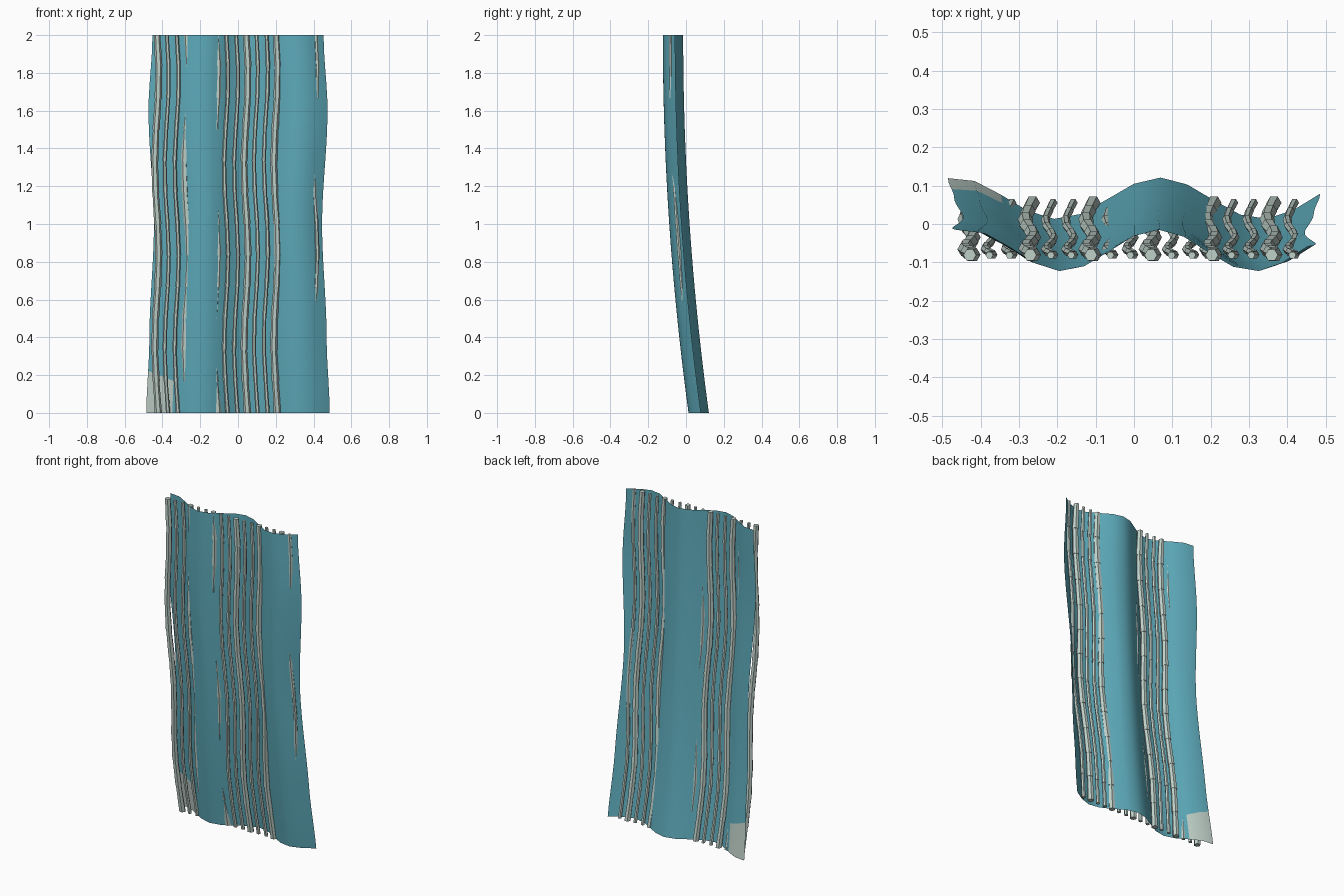
import bpy, bmesh, math
from mathutils import Vector

if "Cube" in bpy.data.objects:
    bpy.data.objects.remove(bpy.data.objects["Cube"])


def material(name, rgb):
    m = bpy.data.materials.new(name)
    m.diffuse_color = (*rgb, 1)
    m.use_nodes = True
    m.node_tree.nodes["Principled BSDF"].inputs["Base Color"].default_value = m.diffuse_color
    return m


TEAL = material("teal_cloth", (0.112, 0.41, 0.50))
PALE = material("pale_grey_green", (0.53, 0.64, 0.59))


def lean(z):
    # backward lean of the whole hanging, flattening out at the top
    return -0.069 + 0.034 * (2 - z) ** 2


def half_width(z):
    keys = [(0, .485), (.4, .469), (1, .445), (1.6, .474), (2, .453)]
    for (z0, w0), (z1, w1) in zip(keys, keys[1:]):
        if z <= z1 + 1e-6:
            t = (z - z0) / (z1 - z0)
            t = t * t * (3 - 2 * t)
            return w0 + (w1 - w0) * t
    return keys[-1][1]


def finish(bm, name, mats):
    me = bpy.data.meshes.new(name)
    bm.to_mesh(me)
    bm.free()
    for m in mats:
        me.materials.append(m)
    ob = bpy.data.objects.new(name, me)
    bpy.context.collection.objects.link(ob)
    return ob


# Wavy sheet
NX, NZ = 14, 24
bm = bmesh.new()
grid = []
for j in range(NZ + 1):
    z = 2 * j / NZ
    row = []
    for i in range(NX + 1):
        u = -1 + 2 * i / NX
        y = lean(z) + 0.054 * math.cos(2 * math.pi * (u * 0.483 - 0.067) / 0.53)
        row.append(bm.verts.new((u * half_width(z), y, z)))
    grid.append(row)
for j in range(NZ):
    for i in range(NX):
        bm.faces.new((grid[j][i], grid[j][i + 1], grid[j + 1][i + 1], grid[j + 1][i]))

# Pale lower corner, cut along a sloping line
co, no = Vector((-0.48, 0, 0.225)), Vector((0.4, 0, 1)).normalized()
corner = [f for f in bm.faces if f.calc_center_median().x < -0.33 and f.calc_center_median().z < 0.4]
geom = corner + list({e for f in corner for e in f.edges}) + list({v for f in corner for v in f.verts})
bmesh.ops.bisect_plane(bm, geom=geom, plane_co=co, plane_no=no)
for f in bm.faces:
    c = f.calc_center_median()
    f.smooth = True
    f.material_index = int(c.x < -0.33 and (c - co).dot(no) < 0)
finish(bm, "wavy_sheet", [TEAL, PALE])


# Jointed stalks, every third one thick
def stalk(index):
    x0 = -0.43 + 0.0525 * index
    r = 0.0185 if index % 3 == 0 else 0.011
    sides, joints = 6, 12

    def point(k):
        z = 2 * k / joints
        sway = math.cos(2 * math.pi * (z - 0.84) / 0.95 + 0.15 * math.sin(index))
        return Vector((x0 + 0.011 * sway, lean(z) - 0.012, z))

    bm = bmesh.new()
    for k in range(joints):
        rings = []
        for p, rad in ((point(k), r * 1.05), (point(k + 1), r * 0.9)):
            rings.append([bm.verts.new((p.x + rad * math.cos(a), p.y + rad * math.sin(a), p.z))
                          for a in (2 * math.pi * s / sides for s in range(sides))])
        lo, hi = rings
        for s in range(sides):
            t = (s + 1) % sides
            bm.faces.new((lo[s], lo[t], hi[t], hi[s]))
        bm.faces.new(lo[::-1])
        bm.faces.new(hi)
    finish(bm, "stalk_%02d" % (index + 1), [PALE])


for n in range(17):
    stalk(n)
